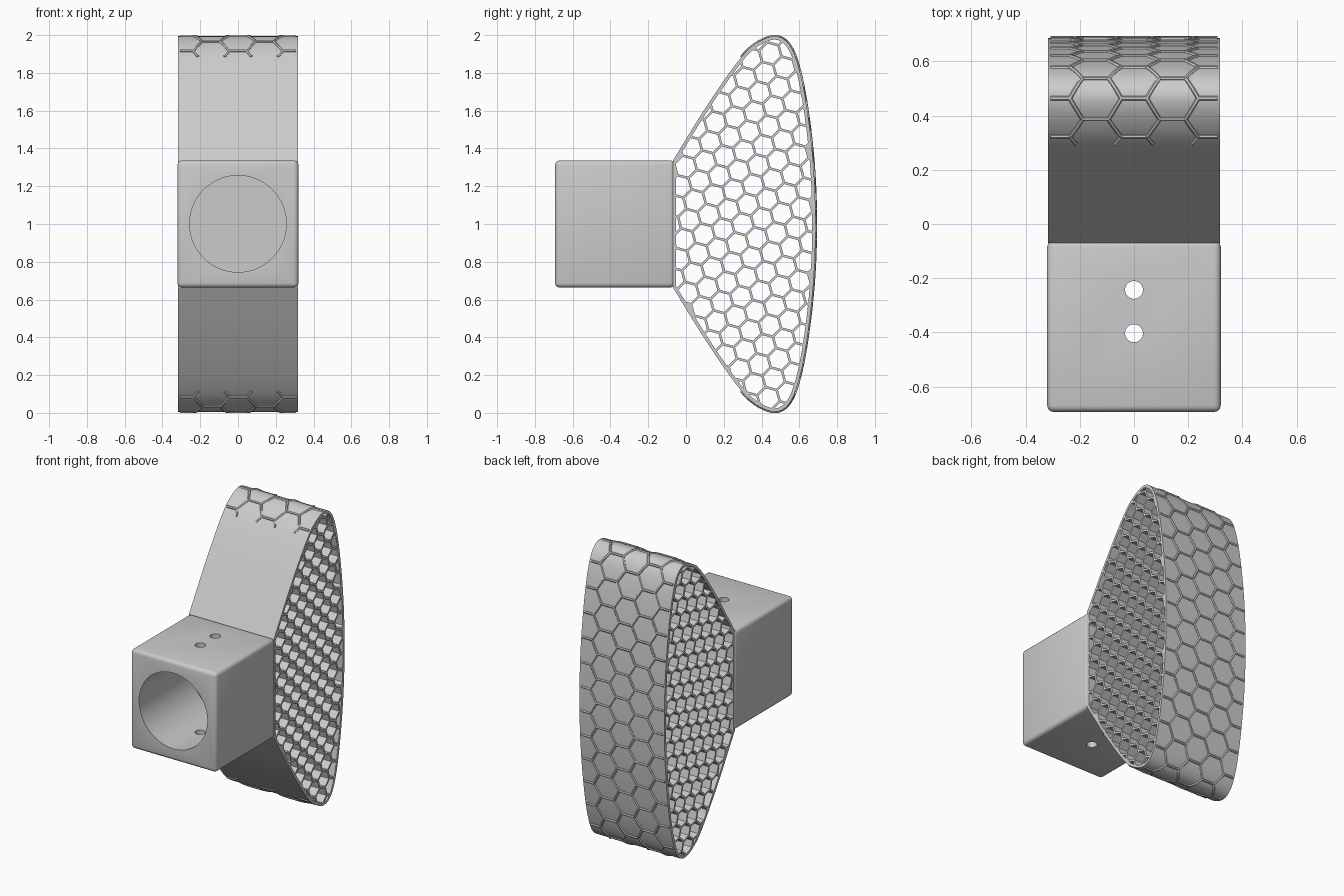
import bpy, math
from mathutils import Vector, Matrix
from mathutils.geometry import convex_hull_2d

if "Cube" in bpy.data.objects:
    bpy.data.objects.remove(bpy.data.objects["Cube"])

W = 0.318            # half width of the part along x
SKIN = 0.018         # thickness of the outer skin
PITCH = 0.107        # honeycomb cell spacing
WALL = 0.013         # honeycomb wall thickness
TILT = Matrix.Rotation(math.radians(-15), 2)   # turn of the honeycomb grid
RIDGE = 0.008        # radius of the raised ridges


def select(ob):
    bpy.ops.object.select_all(action='DESELECT')
    ob.select_set(True)
    bpy.context.view_layer.objects.active = ob


def spline(curve, pts, cyclic):
    s = curve.splines.new('POLY')
    s.points.add(len(pts) - 1)
    for p, co in zip(s.points, pts):
        p.co = (*co, 1)
    s.use_cyclic_u = cyclic


def curve_to_mesh(name, curve, rotation, angle):
    ob = bpy.data.objects.new(name, curve)
    bpy.context.collection.objects.link(ob)
    ob.rotation_euler = rotation
    select(ob)
    bpy.ops.object.convert(target='MESH')
    bpy.ops.object.shade_smooth_by_angle(angle=math.radians(angle))
    return ob


def catmull(pts, n):
    out = []
    for a, b, c, d in zip(pts, pts[1:], pts[2:], pts[3:]):
        for i in range(n):
            t = i / n
            out.append(0.5 * (2 * b + (c - a) * t + (2 * a - 5 * b + 4 * c - d) * t * t
                              + (3 * b - a - 3 * c + d) * t ** 3))
    return out


def hexagon(cx, cy, r):
    return [Vector((cx + r * math.cos(k * math.pi / 3), cy + r * math.sin(k * math.pi / 3)))
            for k in range(6)]


def clip(poly, p, n):
    # keep the part of a polygon on the inner side of a line
    out = []
    for a, b in zip(poly, poly[1:] + poly[:1]):
        da, db = (a - p).dot(n), (b - p).dot(n)
        if da >= 0:
            out.append(a)
        if da * db < 0:
            out.append(a + (b - a) * (da / (da - db)))
    return out


def area(poly):
    return sum(a.x * b.y - b.x * a.y for a, b in zip(poly, poly[1:] + poly[:1])) / 2


# Side outline (y, z): upper half, then mirrored about z = 1
half = [Vector(p) for p in [(-0.07, 1.335), (0.10, 1.61), (0.26, 1.842), (0.36, 1.948),
                            (0.47, 1.994), (0.55, 1.945), (0.605, 1.80), (0.648, 1.56),
                            (0.677, 1.28), (0.686, 1.0)]]
half = [2 * half[0] - half[1]] + half + [Vector((0.677, 0.72))]
upper = catmull(half, 8)
full = upper + [Vector((0.686, 1.0))] + [Vector((p.x, 2 - p.y)) for p in reversed(upper)]
outline = [full[i] for i in convex_hull_2d(full)]
if area(outline) < 0:
    outline.reverse()

# Honeycomb core with skin: filled outline with hexagon holes, extruded along x
core = bpy.data.curves.new("honeycomb_paddle", 'CURVE')
core.dimensions = '2D'
core.fill_mode = 'BOTH'
core.extrude = W
spline(core, [(p.x, p.y, 0) for p in outline], True)
dx = PITCH * math.sqrt(3) / 2
for i in range(-8, 9):
    for j in range(-12, 13):
        cell = [TILT @ p + Vector((0.3, 1.0)) for p in
                hexagon(i * dx, (j + 0.5 * (i % 2)) * PITCH, (PITCH - WALL) / math.sqrt(3))]
        for a, b in zip(outline, outline[1:] + outline[:1]):
            d = (b - a).normalized()
            n = Vector((-d.y, d.x))
            cell = clip(cell, a + n * SKIN, n)
            if len(cell) < 3:
                break
        if len(cell) >= 3 and area(cell) > 0.0003:
            spline(core, [(p.x, p.y, 0) for p in cell], True)
curve_to_mesh("honeycomb_paddle", core, (math.pi / 2, 0, math.pi / 2), 25)

# Raised hexagon ridges wrapped around the curved back of the skin
path = [p for p in full if p.x > 0.285]
dist = [0.0]
for a, b in zip(path, path[1:]):
    dist.append(dist[-1] + (b - a).length)
mid = dist[-1] / 2


def on_skin(x, v):
    s = v + mid
    for a, b, da, db in zip(path, path[1:], dist, dist[1:]):
        if db > da and da <= s <= db:
            q = a.lerp(b, (s - da) / (db - da))
            return (x, q.x, q.y)
    return None


ridges = bpy.data.curves.new("back_ridges", 'CURVE')
ridges.dimensions = '3D'
ridges.bevel_depth = RIDGE
ridges.bevel_resolution = 1
ridges.use_fill_caps = True
step = 0.142
tall = step * 2 / math.sqrt(3)
for i in range(-3, 4):
    for j in range(-9, 10):
        h = hexagon(i * step, (j + 0.5 * (i % 2)) * tall, tall / math.sqrt(3))
        for k in range(3):
            pts = []
            for t in range(9):
                q = h[k].lerp(h[k + 1], t / 8)
                co = on_skin(q.x, q.y) if abs(q.x) < W - RIDGE / 2 else None
                if co:
                    pts.append(co)
            if len(pts) > 1:
                spline(ridges, pts, False)
curve_to_mesh("back_ridges", ridges, (0, 0, 0), 50)

# Handle socket block with rounded edges
bpy.ops.mesh.primitive_cube_add(size=1, location=(0, -0.3765, 1.0))
block = bpy.context.object
block.name = "socket_block"
block.scale = (2 * W + 0.004, 0.633, 0.673)
bpy.ops.object.transform_apply(location=False, rotation=False, scale=True)
bev = block.modifiers.new("rounded_edges", 'BEVEL')
bev.width = 0.024
bev.segments = 3

# Blind handle bore and two vertical pin holes
cutters = []
for name, r, depth, loc, rot in [
        ("bore_cutter", 0.256, 0.67, (0, -0.465, 1.001), (math.pi / 2, 0, 0)),
        ("pin_cutter_front", 0.033, 1.0, (0, -0.403, 1.0), (0, 0, 0)),
        ("pin_cutter_rear", 0.033, 1.0, (0, -0.243, 1.0), (0, 0, 0))]:
    bpy.ops.mesh.primitive_cylinder_add(vertices=64 if r > 0.1 else 32, radius=r,
                                        depth=depth, location=loc, rotation=rot)
    cut = bpy.context.object
    cut.name = name
    cut.hide_render = True
    cutters.append(cut)
    mod = block.modifiers.new(name, 'BOOLEAN')
    mod.operation = 'DIFFERENCE'
    mod.solver = 'EXACT'
    mod.object = cut
select(block)
for mod in list(block.modifiers):
    bpy.ops.object.modifier_apply(modifier=mod.name)
for cut in cutters:
    bpy.data.objects.remove(cut)
bpy.ops.object.shade_smooth_by_angle(angle=math.radians(32))
